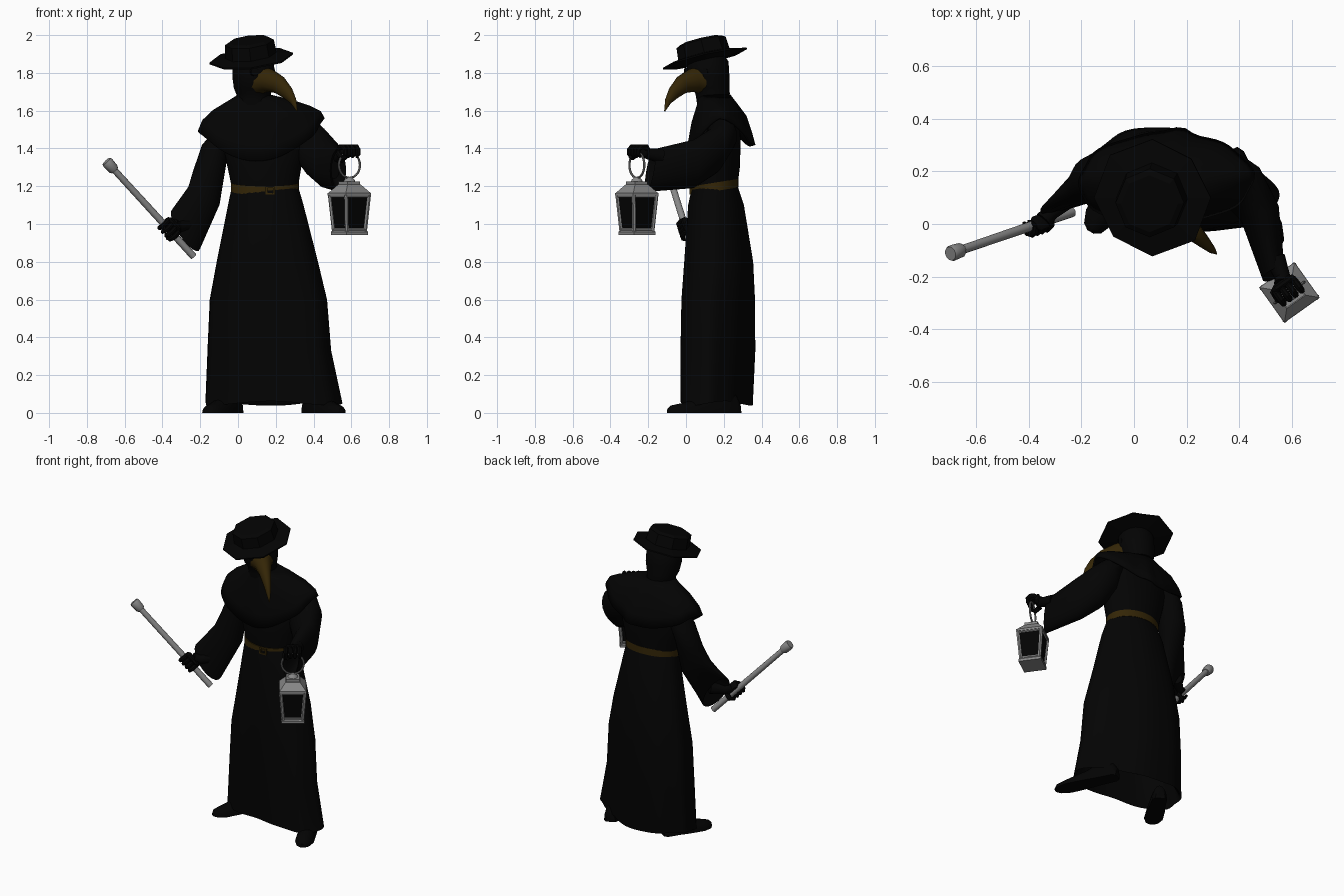
import bpy, bmesh, math
from math import sin, cos, pi, radians, exp
from mathutils import Vector as V

if "Cube" in bpy.data.objects:
    bpy.data.objects.remove(bpy.data.objects["Cube"])


def material(name, rgb):
    m = bpy.data.materials.new(name)
    m.diffuse_color = (*rgb, 1)
    m.use_nodes = True
    m.node_tree.nodes["Principled BSDF"].inputs["Base Color"].default_value = m.diffuse_color
    return m


BLACK = material("black_cloth", (0.001, 0.001, 0.001))
BROWN = material("brown_leather", (0.034, 0.019, 0.002))
IRON = material("grey_iron", (0.25, 0.25, 0.25))


def finish(ob, mat=None, smooth=40):
    if mat:
        ob.data.materials.append(mat)
    bpy.ops.object.select_all(action='DESELECT')
    ob.select_set(True)
    bpy.context.view_layer.objects.active = ob
    if smooth:
        bpy.ops.object.shade_smooth_by_angle(angle=radians(smooth))
    return ob


def loft(name, sections, mat=None, n=24, smooth=40, caps=True, shape=None):
    """Skin rings given as (centre, axis A, axis B); shape(i, t) -> (scale, dz)."""
    bm = bmesh.new()
    rings = []
    for i, (c, a, b) in enumerate(sections):
        ring = []
        for k in range(n):
            t = 2 * pi * k / n
            s, dz = shape(i, t) if shape else (1, 0)
            p = V(c) + (V(a) * cos(t) + V(b) * sin(t)) * s
            p.z = max(p.z + dz, 0)
            ring.append(bm.verts.new(p))
        rings.append(ring)
    for r, q in zip(rings, rings[1:]):
        for k in range(n):
            bm.faces.new((r[k], r[(k + 1) % n], q[(k + 1) % n], q[k]))
    if caps:
        bm.faces.new(rings[0][::-1])
        bm.faces.new(rings[-1])
    bmesh.ops.recalc_face_normals(bm, faces=bm.faces)
    me = bpy.data.meshes.new(name)
    bm.to_mesh(me)
    bm.free()
    ob = bpy.data.objects.new(name, me)
    bpy.context.collection.objects.link(ob)
    return finish(ob, mat, smooth)


def oval(z, x0, x1, y0, y1, skew=0.0):
    rx, ry = (x1 - x0) / 2, (y1 - y0) / 2
    return (((x0 + x1) / 2, (y0 + y1) / 2, z),
            (rx, ry * sin(skew), 0), (0, ry * cos(skew), 0))


def tube(name, pts, radii, mat=None, n=8):
    pts = [V(p) for p in pts]
    secs = []
    for i, p in enumerate(pts):
        d = (pts[min(i + 1, len(pts) - 1)] - pts[max(i - 1, 0)]).normalized()
        a = d.orthogonal().normalized() if not secs else secs[-1][1]
        a = (V(a) - d * V(a).dot(d)).normalized()
        secs.append((p, a, d.cross(a)))
    return loft(name, [(p, a * r, b * r) for (p, a, b), r in zip(secs, radii)], mat, n)


# Robe skirt with folds that deepen toward the hem, tucked in underneath
def skirt_shape(i, t):
    d = min(i, 5)
    folds = .006 * d * (sin(9 * t + 1) * .6 + .4 * sin(5 * t))
    lean = .01 * d * cos(3 * t + pi / 4) + .003 * d * cos(2 * t + pi / 2)
    return 1 + folds + lean, .012 * sin(3 * t) if i in (5, 6) else 0

loft("robe_skirt", [
    oval(1.21, -.03, .315, .035, .27), oval(1.1, -.055, .345, .01, .305, -.1),
    oval(.8, -.118, .418, -.012, .352, -.15), oval(.6, -.158, .462, -.028, .36, -.2),
    oval(.33, -.173, .48, -.034, .36, -.22), oval(.05, -.187, .535, -.034, .345, -.23),
    oval(.07, -.172, .515, -.02, .325, -.23), oval(.25, -.12, .46, .02, .3, -.2)],
    BLACK, 64, 60, shape=skirt_shape)

# Robe torso
loft("robe_torso", [
    oval(1.18, -.03, .315, .035, .27), oval(1.3, -.055, .335, .02, .285),
    oval(1.45, -.09, .37, .03, .29), oval(1.56, -.06, .34, .06, .28),
    oval(1.64, .0, .22, .07, .25)], BLACK, 32, 60)

# Shoulder cape: long in front and behind, a corner over the staff arm, a fold down the back
def cape_shape(i, t):
    f = (0, .1, .4, .8, 1)[i]
    lift = .115 * cos(t) ** 2 - .08 * max(0, -sin(t)) + .03 * cos(t)
    corner = .11 * exp(-((t - 3.78) / .33) ** 2)
    ridge = .14 * exp(-((t - 1.42) / .14) ** 2)
    return 1 + f * (.02 * sin(8 * t + .6) + corner + ridge), f * lift + f * .3 * corner

cape = loft("shoulder_cape", [
    oval(1.685, .0, .17, .07, .235), oval(1.645, -.05, .28, .06, .265),
    oval(1.57, -.13, .375, .03, .315), oval(1.482, -.185, .435, .01, .335),
    oval(1.415, -.205, .455, .0, .348)], BLACK, 64, 50, caps=False, shape=cape_shape)
sol = cape.modifiers.new("thickness", 'SOLIDIFY')
sol.thickness, sol.offset = .012, -1

# Wide bell sleeves, with the open ends recessed
loft("staff_arm_sleeve", [
    ((-.05, .19, 1.55), (.05, 0, .03), (0, .06, 0)),
    ((-.11, .2, 1.44), (.08, 0, .02), (0, .085, 0)),
    ((-.15, .18, 1.3), (.088, 0, .02), (0, .08, 0)),
    ((-.18, .15, 1.15), (.08, 0, -.05), (.02, .075, 0)),
    ((-.278, .08, .968), (.07, .012, -.11), (.035, .042, .02)),
    ((-.272, .083, .974), (.058, .01, -.095), (.026, .033, .015)),
    ((-.22, .12, 1.06), (.045, .008, -.06), (.025, .03, .015))], BLACK, 20, 50)
loft("lantern_arm_sleeve", [
    ((.27, .19, 1.53), (.01, 0, .06), (.03, .06, 0)),
    ((.34, .19, 1.465), (.04, 0, .1), (.05, .08, 0)),
    ((.41, .145, 1.385), (.03, .01, .125), (.06, .07, 0)),
    ((.478, .04, 1.318), (.015, 0, .128), (.07, .03, 0)),
    ((.53, -.19, 1.283), (0, .02, .113), (.042, .02, 0)),
    ((.53, -.18, 1.283), (0, .018, .098), (.034, .015, 0)),
    ((.51, -.06, 1.31), (0, -.01, .07), (.03, .015, 0))], BLACK, 20, 50)

# Belt and buckle
def belt_ring(z, g):
    c, a, b = oval(z, -.032 - g, .317 + g, .033 - g, .272 + g)
    return c, a, (b[0], b[1], .02)

loft("belt", [belt_ring(1.174, -.01), belt_ring(1.174, .006),
              belt_ring(1.219, .006), belt_ring(1.219, -.01)], BROWN, 32)
for i, (x, z, w, h) in enumerate([(.17, 1.194, .05, .008), (.17, 1.16, .05, .008),
                                  (.15, 1.177, .01, .042), (.19, 1.177, .01, .042)]):
    bpy.ops.mesh.primitive_cube_add(size=1, location=(x, .025, z))
    bpy.context.object.scale = (w, .012, h)
    bpy.context.object.name = f"buckle_bar_{i}"
    finish(bpy.context.object, BROWN, 0)

# Hooded head and neck
loft("hooded_head", [
    oval(1.62, -.02, .2, .06, .255), oval(1.66, .0, .17, .055, .225),
    oval(1.69, -.01, .175, .05, .232),
    oval(1.72, -.022, .18, .03, .23), oval(1.78, -.03, .195, .005, .23),
    oval(1.86, -.03, .19, .005, .225), oval(1.9, .0, .16, .04, .2)], BLACK, 16, 50)

# Curved beak mask pointing diagonally forward, with flush eye lenses
loft("beak", [
    ((.112, .088, 1.76), (.06, .06, 0), (0, 0, .078)),
    ((.163, .032, 1.76), (.038, .038, 0), (.012, -.012, .06)),
    ((.215, -.02, 1.738), (.027, .027, 0), (.018, -.018, .044)),
    ((.262, -.065, 1.693), (.018, .018, 0), (.018, -.018, .027)),
    ((.293, -.095, 1.65), (.011, .011, 0), (.011, -.011, .012)),
    ((.313, -.113, 1.597), (.002, .002, 0), (.002, -.002, .001))], BROWN, 12, 50)
for side in (-1, 1):
    bpy.ops.mesh.primitive_cylinder_add(
        vertices=12, radius=.022, depth=.03,
        location=(.13 + .045 * side, .055 + .045 * side, 1.805),
        rotation=(radians(90), 0, radians(45 + 25 * side)))
    bpy.context.object.name = "eye_lens"
    finish(bpy.context.object, BLACK)

# Low-poly tilted hat
HX, HY = V((1, 0, .12)), V((0, 1, .24))
HN = HX.cross(HY).normalized()
BASE = V((.07, .1, 1.876))
loft("hat", [(BASE + HN * h, HX * r, HY * r) for h, r in
             ((-.018, .1), (-.004, .222), (.004, .222), (.018, .136), (.088, .13), (.1, .108))],
     BLACK, 8, 0,
     shape=lambda i, t: ((1, .94, 1, 1.03)[round(t / (pi / 4)) % 4] if i in (1, 2) else 1, 0))

# Shoes, flattened on the ground
for name, heel, toe in (("staff_side_shoe", (.0, .25), (-.165, -.03)),
                        ("lantern_side_shoe", (.365, .28), (.545, -.095))):
    h, t = V((*heel, 0)), V((*toe, 0))
    s = (t - h).normalized().cross(V((0, 0, 1)))
    loft(name, [(h.lerp(t, f), s * w, (0, 0, z)) for f, w, z in
                ((0, .03, .06), (.06, .045, .1), (.3, .048, .12), (.5, .055, .085),
                 (.8, .058, .052), (.95, .038, .04), (1, .014, .025))], BLACK, 16, 45)

# Gloved fists gripping along an axis, with the wrist reaching back to the arm
def fist(name, centre, axis, arm):
    c, ax = V(centre), V(axis).normalized()
    back = V(arm) - c
    back = (back - ax * back.dot(ax)).normalized()
    up = ax.cross(back)
    if up.z < 0:
        up = -up
    tube(name + "_wrist", [arm, c.lerp(V(arm), .45), c + back * .035 + up * .01],
         (.04, .03, .034), BLACK, 10)
    loft(name + "_palm", [(c + back * .028 + up * .012 + ax * o, back * r * .55, up * r)
                          for o, r in ((-.05, .018), (-.035, .034), (.035, .034), (.05, .018))],
         BLACK, 10)
    for k in range(4):
        o = ax * (-.042 + .028 * k)
        arc = [c + o + back * .032 * cos(g) + up * .03 * sin(g)
               for g in (.6, 1.3, 2.1, 2.9, 3.7, 4.4)]
        tube(f"{name}_finger_{k}", arc, (.012, .014, .014, .013, .012, .008), BLACK, 8)
    tube(name + "_thumb", [c + back * .03 - ax * .045, c - up * .03 - ax * .05,
                           c - up * .03 - back * .025 - ax * .03], (.016, .015, .01), BLACK)

# Staff with a thick knob
LOW, HIGH = V((-.235, .045, .828)), V((-.695, -.112, 1.33))
AXIS = (HIGH - LOW).normalized()
tube("staff", [LOW, HIGH], (.019, .017), IRON, 12)
tube("staff_knob", [HIGH - AXIS * .065, HIGH - AXIS * .055, HIGH - AXIS * .008, HIGH + AXIS * .003],
     (.022, .028, .031, .027), IRON, 12)
fist("staff_hand", LOW.lerp(HIGH, .285), AXIS, (-.25, .1, 1.0))

# Lantern: stacked square frustums, dark glass, corner posts and carrying ring
LC, ANG = V((.59, -.26, 0)), radians(35.5)
fist("lantern_hand", (.585, -.253, 1.381), (cos(ANG), sin(ANG), 0), (.535, -.13, 1.36))
for name, z0, z1, r0, r1, mat in (
        ("lantern_base", .942, .958, .1, .1, IRON),
        ("lantern_base_rim", .958, .968, .1, .09, IRON),
        ("lantern_glass", .966, 1.155, .082, .105, BLACK),
        ("lantern_eave", 1.15, 1.163, .117, .117, IRON),
        ("lantern_roof", 1.163, 1.208, .115, .062, IRON),
        ("lantern_cap", 1.206, 1.226, .058, .058, IRON)):
    bpy.ops.mesh.primitive_cone_add(vertices=4, radius1=r0, radius2=r1, depth=z1 - z0,
                                    location=LC + V((0, 0, (z0 + z1) / 2)),
                                    rotation=(0, 0, ANG + pi / 4))
    bpy.context.object.name = name
    finish(bpy.context.object, mat, 0)

def corner(k, r, z):
    g = ANG + pi / 4 + k * pi / 2
    return LC + V((r * cos(g), r * sin(g), z))

for k in range(4):
    for part, p, q, r in (("post", corner(k, .083, .96), corner(k, .105, 1.155), .011),
                          ("top_rail", corner(k, .103, 1.147), corner(k + 1, .103, 1.147), .008),
                          ("low_rail", corner(k, .084, .971), corner(k + 1, .084, .971), .008)):
        tube(f"lantern_{part}_{k}", [p, q], (r, r), IRON, 6)
tube("lantern_finial", [LC + V((0, 0, z)) for z in (1.22, 1.235, 1.248)], (.034, .028, .012), IRON, 12)
bpy.ops.mesh.primitive_torus_add(major_radius=.068, minor_radius=.006, major_segments=28,
                                 minor_segments=8, location=LC + V((0, 0, 1.312)),
                                 rotation=(pi / 2, 0, ANG))
bpy.context.object.name = "lantern_ring"
finish(bpy.context.object, IRON)
